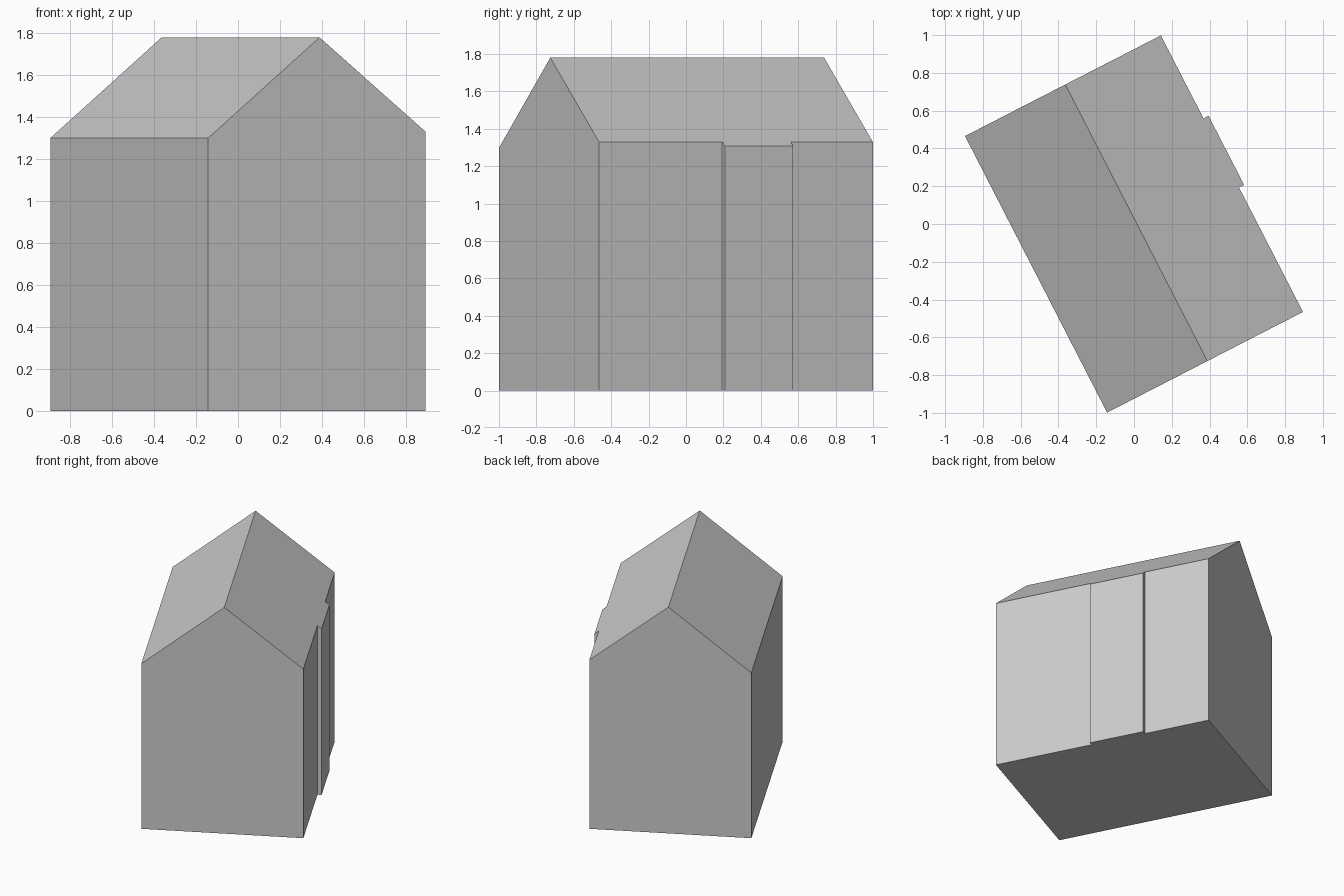
import bpy, bmesh, math

cube = bpy.data.objects.get("Cube")
if cube:
    bpy.data.objects.remove(cube, do_unlink=True)

# Single plain grey
COLOUR = (0.6, 0.6, 0.6, 1.0)
grey = bpy.data.materials.new("plain grey")
grey.use_nodes = True
grey.diffuse_color = COLOUR
grey.node_tree.nodes["Principled BSDF"].inputs["Base Color"].default_value = COLOUR

# House dimensions in its own axes (ridge runs along y)
HALF_W, HALF_L = 0.583, 0.823
RIDGE_X, RIDGE_Z = 0.014, 1.78
EAVE_LEFT, EAVE_RIGHT = 1.30, 1.33
BAY_START, BAY_END, BAY_DEPTH = -0.082, 0.329, 0.03
TURN = math.radians(27.2)


def roof_height(x):
    """Height of the gabled roof plane above x."""
    if x < RIDGE_X:
        return RIDGE_Z - (RIDGE_Z - EAVE_LEFT) * (RIDGE_X - x) / (RIDGE_X + HALF_W)
    return RIDGE_Z - (RIDGE_Z - EAVE_RIGHT) * (x - RIDGE_X) / (HALF_W - RIDGE_X)


# Footprint, counter-clockwise from the front ridge end, with the shallow bay
bay_x = HALF_W + BAY_DEPTH
footprint = [
    (RIDGE_X, -HALF_L), (HALF_W, -HALF_L),
    (HALF_W, BAY_START), (bay_x, BAY_START),
    (bay_x, BAY_END), (HALF_W, BAY_END),
    (HALF_W, HALF_L), (RIDGE_X, HALF_L),
    (-HALF_W, HALF_L), (-HALF_W, -HALF_L),
]
BACK_RIDGE = 7

bm = bmesh.new()
base = [bm.verts.new((x, y, 0)) for x, y in footprint]
top = [bm.verts.new((x, y, roof_height(x))) for x, y in footprint]

# Floor and the two roof slopes
bm.faces.new(base[::-1])
bm.faces.new(top[:BACK_RIDGE + 1])
bm.faces.new(top[BACK_RIDGE:] + top[:1])

# Walls
count = len(footprint)
for i in range(count):
    j = (i + 1) % count
    bm.faces.new((base[i], base[j], top[j], top[i]))

# Merge each gable into one flat face
ridge_edges = [bm.edges.get((base[i], top[i])) for i in (0, BACK_RIDGE)]
bmesh.ops.dissolve_edges(bm, edges=ridge_edges, use_verts=True)
bmesh.ops.recalc_face_normals(bm, faces=bm.faces)

mesh = bpy.data.meshes.new("house_body")
bm.to_mesh(mesh)
bm.free()
mesh.materials.append(grey)
house = bpy.data.objects.new("house_body", mesh)
house.rotation_euler.z = TURN
bpy.context.collection.objects.link(house)
